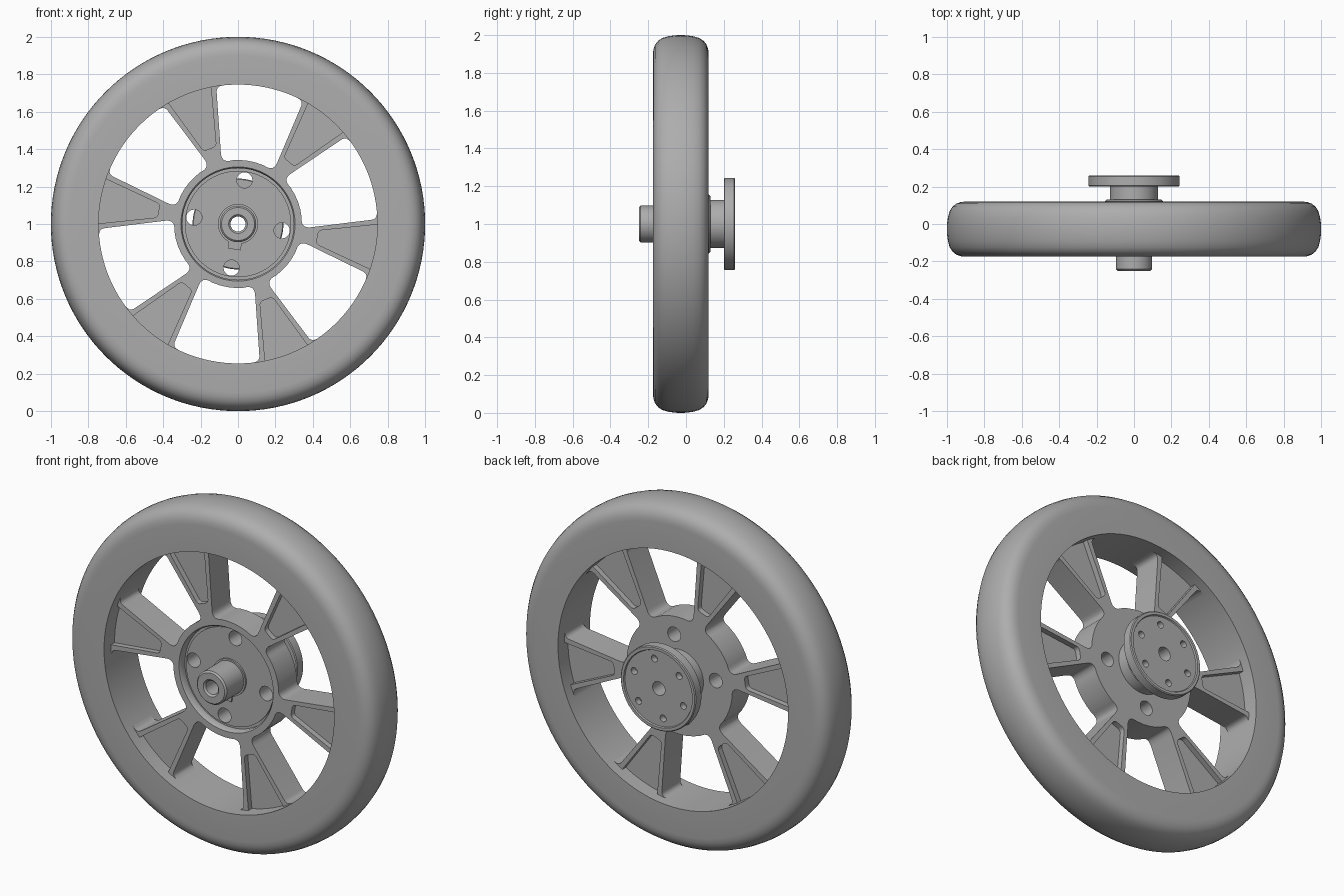
import bpy, bmesh
from math import sin, cos, pi, radians, atan2, hypot
from mathutils import Vector

cube = bpy.data.objects.get("Cube")
if cube:
    bpy.data.objects.remove(cube, do_unlink=True)

grey = bpy.data.materials.new("plain grey")
grey.use_nodes = True
COLOUR = (0.42, 0.42, 0.42, 1)
grey.diffuse_color = COLOUR
grey.node_tree.nodes["Principled BSDF"].inputs["Base Color"].default_value = COLOUR

FIRST_SPOKE = radians(50.5)
MID = -0.0275          # middle plane of the rim
FRONT, BACK = -0.11, 0.06   # faces of the spoked centre


def finish(bm, name):
    bmesh.ops.recalc_face_normals(bm, faces=bm.faces)
    mesh = bpy.data.meshes.new(name)
    bm.to_mesh(mesh)
    bm.free()
    mesh.materials.append(grey)
    obj = bpy.data.objects.new(name, mesh)
    bpy.context.collection.objects.link(obj)
    return obj


def smooth(obj):
    bpy.ops.object.select_all(action='DESELECT')
    obj.select_set(True)
    bpy.context.view_layer.objects.active = obj
    bpy.ops.object.shade_smooth_by_angle(angle=radians(35))


def lathe(name, profile, steps=96):
    """Revolve a closed (radius, y) loop around the axle."""
    bm = bmesh.new()
    rings = [[bm.verts.new((r * cos(a), y, 1 + r * sin(a))) for r, y in profile]
             for a in (2 * pi * i / steps for i in range(steps))]
    n = len(profile)
    for i in range(steps):
        p, q = rings[i], rings[(i + 1) % steps]
        for j in range(n):
            k = (j + 1) % n
            bm.faces.new((p[j], p[k], q[k], q[j]))
    bmesh.ops.remove_doubles(bm, verts=bm.verts, dist=1e-6)
    return finish(bm, name)


def prism(bm, outline, y0, y1):
    """Add a flat outline in the wheel plane, extruded along the axle."""
    front = [bm.verts.new((x, y0, 1 + z)) for x, z in outline]
    back = [bm.verts.new((x, y1, 1 + z)) for x, z in outline]
    bm.faces.new(front)
    bm.faces.new(back[::-1])
    n = len(outline)
    for i in range(n):
        k = (i + 1) % n
        bm.faces.new((front[i], back[i], back[k], front[k]))


def circle(radius, centre=(0, 0), steps=24):
    return [(centre[0] + radius * cos(2 * pi * i / steps),
             centre[1] + radius * sin(2 * pi * i / steps)) for i in range(steps)]


def rounded(corners, steps=6):
    """Round each (x, z, trim) corner with a quadratic curve."""
    out = []
    n = len(corners)
    for i, (x, z, trim) in enumerate(corners):
        p = Vector((x, z))
        if not trim:
            out.append((x, z))
            continue
        a = p + (Vector(corners[i - 1][:2]) - p).normalized() * trim
        b = p + (Vector(corners[(i + 1) % n][:2]) - p).normalized() * trim
        for s in range(steps + 1):
            t = s / steps
            out.append(tuple(a * (1 - t) ** 2 + p * 2 * t * (1 - t) + b * t * t))
    return out


def polar(r, a, trim=0):
    return (r * cos(a), r * sin(a), trim)


def cut(obj, cutter):
    mod = obj.modifiers.new("cut", 'BOOLEAN')
    mod.operation, mod.solver, mod.object = 'DIFFERENCE', 'EXACT', cutter
    bpy.ops.object.select_all(action='DESELECT')
    obj.select_set(True)
    bpy.context.view_layer.objects.active = obj
    bpy.ops.object.modifier_apply(modifier=mod.name)
    bpy.data.objects.remove(cutter, do_unlink=True)


# Tyre and rim in one ring with a crowned tread
half = [(0.745, 0.1475), (0.9, 0.1475), (0.925, 0.145), (0.95, 0.136), (0.97, 0.12),
        (0.985, 0.097), (0.994, 0.065), (0.999, 0.03)]
tyre = lathe("tyre_rim", [(r, MID - d) for r, d in half] + [(1, MID)]
             + [(r, MID + d) for r, d in reversed(half)], 128)
smooth(tyre)

# Hub and six flared spokes as one outline
corners = []
for i in range(6):
    a = FIRST_SPOKE + i * pi / 3
    root, tip, flare = radians(5.5), radians(11.5), radians(16)
    corners += [polar(0.34, a - root, 0.05), polar(0.742, a - tip, 0.03),
                polar(0.747, a - flare), polar(0.765, a - flare)]
    corners += [polar(0.765, a + s * radians(4)) for s in range(-3, 4)]
    corners += [polar(0.765, a + flare), polar(0.747, a + flare),
                polar(0.742, a + tip, 0.03), polar(0.34, a + root, 0.05)]
    corners += [polar(0.342, a + radians(d)) for d in (16, 23, 30, 37, 44)]
bm = bmesh.new()
prism(bm, rounded(corners), FRONT, BACK)
spokes = finish(bm, "hub_and_spokes")

# Shallow pockets on both faces of each spoke
bm = bmesh.new()
for i in range(6):
    a = FIRST_SPOKE + i * pi / 3
    shape = rounded([(0.43, -0.036, 0.02), (0.755, -0.126, 0), (0.755, 0.126, 0),
                     (0.43, 0.036, 0.02)])
    turned = [(x * cos(a) - z * sin(a), x * sin(a) + z * cos(a)) for x, z in shape]
    prism(bm, turned, FRONT - 0.1, FRONT + 0.032)
    prism(bm, turned, BACK - 0.032, BACK + 0.1)
cut(spokes, finish(bm, "pocket_cutter"))

# Round recess with a groove in the hub front
cut(spokes, lathe("recess_cutter", [(0, -0.3), (0.305, -0.3), (0.305, FRONT), (0.298, FRONT + 0.01),
                                    (0.298, -0.065), (0.284, -0.065), (0.284, -0.075), (0, -0.075)]))

# Four through holes and the axle bore
bm = bmesh.new()
for i in range(4):
    a = radians(81.5) + i * pi / 2
    prism(bm, circle(0.042, polar(0.237, a)[:2]), -0.3, 0.3)
prism(bm, circle(0.09, steps=48), -0.3, 0.3)
cut(spokes, finish(bm, "hole_cutter"))
smooth(spokes)

# Axle with front boss, rear boss and bored centre
axle = lathe("axle", [(0.04, -0.24), (0.05, -0.25), (0.088, -0.25), (0.097, -0.241),
                      (0.097, -0.085), (0.107, -0.085), (0.107, 0.05), (0.155, 0.05),
                      (0.155, 0.122), (0.147, 0.13), (0.128, 0.13), (0.128, 0.21), (0.04, 0.21)])
smooth(axle)

# Key beside the axle
bm = bmesh.new()
a = radians(261.5)
shape = [(0.09, -0.035), (0.137, -0.035), (0.137, 0.035), (0.09, 0.035)]
prism(bm, [(x * cos(a) - z * sin(a), x * sin(a) + z * cos(a)) for x, z in shape], -0.085, -0.06)
finish(bm, "axle_key")

# Rear flange with a raised lip and six bolt holes
flange = lathe("rear_flange", [(0.04, 0.2), (0.238, 0.2), (0.243, 0.205), (0.243, 0.255),
                               (0.238, 0.26), (0.222, 0.26), (0.218, 0.252), (0.04, 0.252)])
bm = bmesh.new()
for i in range(6):
    prism(bm, circle(0.02, polar(0.17, radians(80.5) + i * pi / 3)[:2], 20), 0.215, 0.3)
cut(flange, finish(bm, "bolt_cutter"))
smooth(flange)
